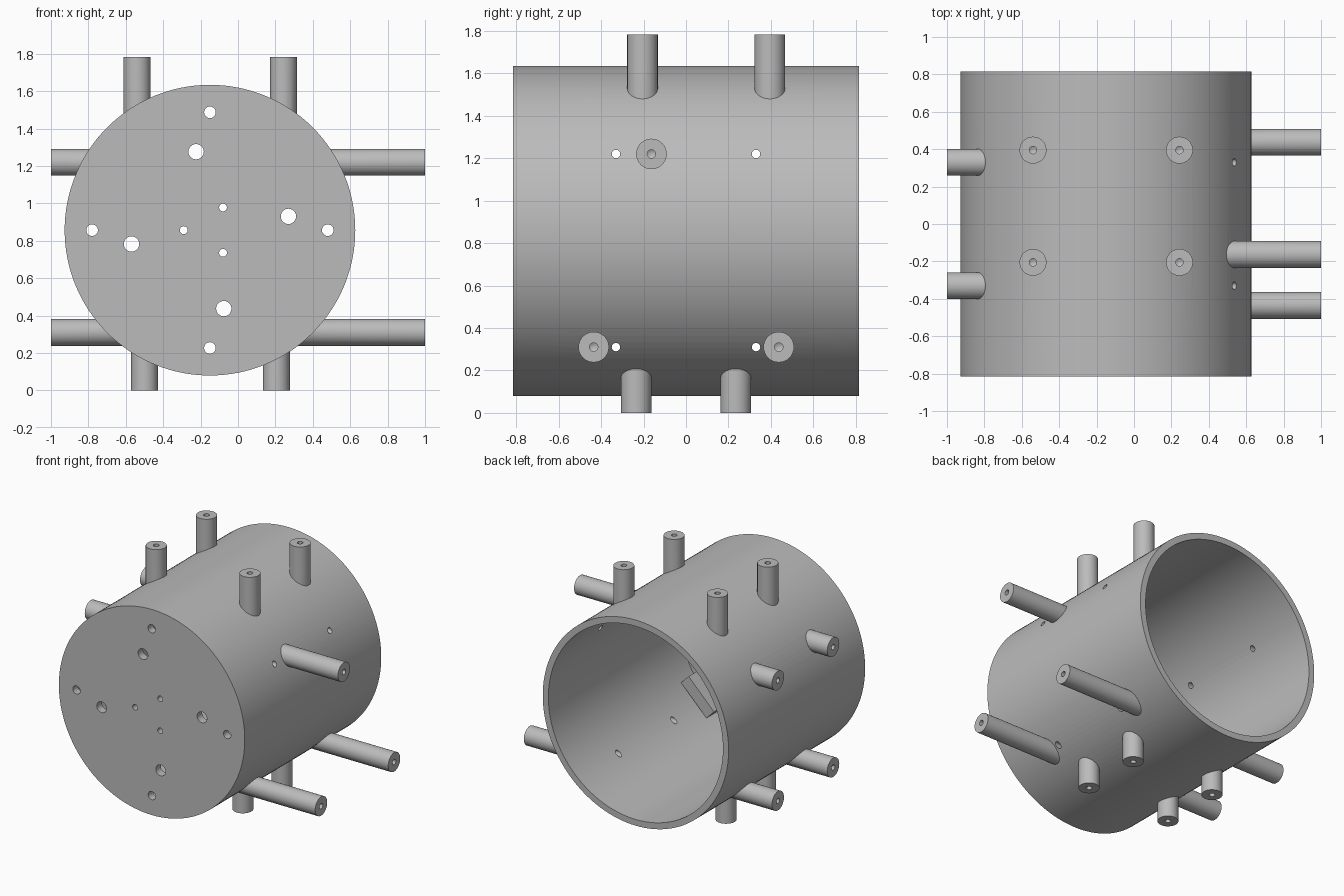
import bpy, bmesh, math
from mathutils import Vector, Matrix

cube = bpy.data.objects.get("Cube")
if cube:
    bpy.data.objects.remove(cube, do_unlink=True)

grey = bpy.data.materials.new("plain grey")
grey.use_nodes = True
grey.diffuse_color = (0.5, 0.5, 0.5, 1)
grey.node_tree.nodes["Principled BSDF"].inputs["Base Color"].default_value = (0.5, 0.5, 0.5, 1)

CX, CZ = -0.15, 0.857          # drum axis
R_OUT, R_IN, HALF = 0.777, 0.73, 0.815
PLATE = 0.06                   # front plate thickness
PIPE_R, BORE_R = 0.072, 0.02


def rod(bm, start, end, radius, sides=32, tip=0.0):
    """Solid cylinder between two points, with an optional drill tip at the end."""
    a, b = Vector(start), Vector(end)
    d = b - a
    mat = Matrix.Translation((a + b) / 2) @ d.to_track_quat('Z', 'Y').to_matrix().to_4x4()
    verts = bmesh.ops.create_cone(bm, cap_ends=True, segments=sides, radius1=radius,
                                  radius2=radius, depth=d.length, matrix=mat)["verts"]
    if tip:
        bm.normal_update()
        ends = {f for v in verts for f in v.link_faces
                if len(f.verts) == sides and f.normal.dot(d) > 0}
        bmesh.ops.poke(bm, faces=list(ends), offset=tip)


def finish(bm, name):
    bmesh.ops.recalc_face_normals(bm, faces=bm.faces)
    mesh = bpy.data.meshes.new(name)
    bm.to_mesh(mesh)
    bm.free()
    mesh.materials.append(grey)
    ob = bpy.data.objects.new(name, mesh)
    bpy.context.collection.objects.link(ob)
    return ob


# Pipes as (inner start, outer end)
blind, through = [], []
for x in (-0.54, 0.243):
    for y in (-0.205, 0.395):
        blind.append(((x, y, 1.42), (x, y, 1.782)))
for x in (-0.5, 0.205):
    for y in (-0.235, 0.235):
        blind.append(((x, y, 0.23), (x, y, 0)))
blind.append(((0.42, -0.163, 1.22), (1, -0.163, 1.22)))
for y in (-0.435, 0.437):
    blind.append(((0.25, y, 0.31), (1, y, 0.31)))
for y in (-0.33, 0.33):
    through.append(((-0.7, y, 1.22), (-1, y, 1.22)))
    through.append(((-0.5, y, 0.31), (-1, y, 0.31)))

# Drum body
bm = bmesh.new()
rod(bm, (CX, -HALF, CZ), (CX, HALF, CZ), R_OUT, 128)
housing = finish(bm, "drum_housing")

# Pipe stubs
bm = bmesh.new()
for a, b in blind + through:
    rod(bm, a, b, PIPE_R)
pipes = finish(bm, "pipe_stubs")

# Open cavity towards the back
bm = bmesh.new()
rod(bm, (CX, PLATE - HALF, CZ), (CX, HALF + 0.2, CZ), R_IN, 128)
cavity = finish(bm, "cavity_cutter")

# Bores: blind in most pipes, straight across the drum in the others
bm = bmesh.new()
for a, b in blind:
    a, b = Vector(a), Vector(b)
    out = (b - a).normalized()
    rod(bm, b + out * 0.05, b - out * 0.15, BORE_R, 20, tip=0.012)
for a, b in through:
    rod(bm, (-1.1, b[1], b[2]), (0.9, b[1], b[2]), BORE_R, 20)

# Front plate hole circles: radius, count, first angle, hole radius
for ring, count, first, size in ((0.63, 4, 0, 0.031), (0.426, 4, 10, 0.041),
                                 (0.14, 3, 60, 0.021)):
    for i in range(count):
        t = math.radians(first + 360 * i / count)
        x, z = CX + ring * math.cos(t), CZ + ring * math.sin(t)
        rod(bm, (x, -HALF - 0.1, z), (x, PLATE - HALF + 0.05, z), size, 24)
bores = finish(bm, "bore_cutter")

# Fuse and cut
for cutter, op in ((pipes, 'UNION'), (cavity, 'DIFFERENCE'), (bores, 'DIFFERENCE')):
    cutter.hide_render = True
    mod = housing.modifiers.new(op.lower(), 'BOOLEAN')
    mod.operation = op
    mod.solver = 'EXACT'
    mod.object = cutter
    bpy.context.view_layer.objects.active = housing
    bpy.ops.object.modifier_apply(modifier=mod.name)
    bpy.data.objects.remove(cutter, do_unlink=True)

bpy.ops.object.select_all(action='DESELECT')
housing.select_set(True)
bpy.context.view_layer.objects.active = housing
bpy.ops.object.shade_smooth_by_angle(angle=math.radians(30))

# Small inner block in the lower corner behind the front plate
bm = bmesh.new()
mat = (Matrix.Translation((CX, 0, CZ)) @ Matrix.Rotation(math.radians(45), 4, 'Y')
       @ Matrix.Translation((0.67, -0.68, 0)) @ Matrix.Diagonal((0.09, 0.16, 0.3, 1)))
bmesh.ops.create_cube(bm, size=1, matrix=mat)
finish(bm, "inner_block")
